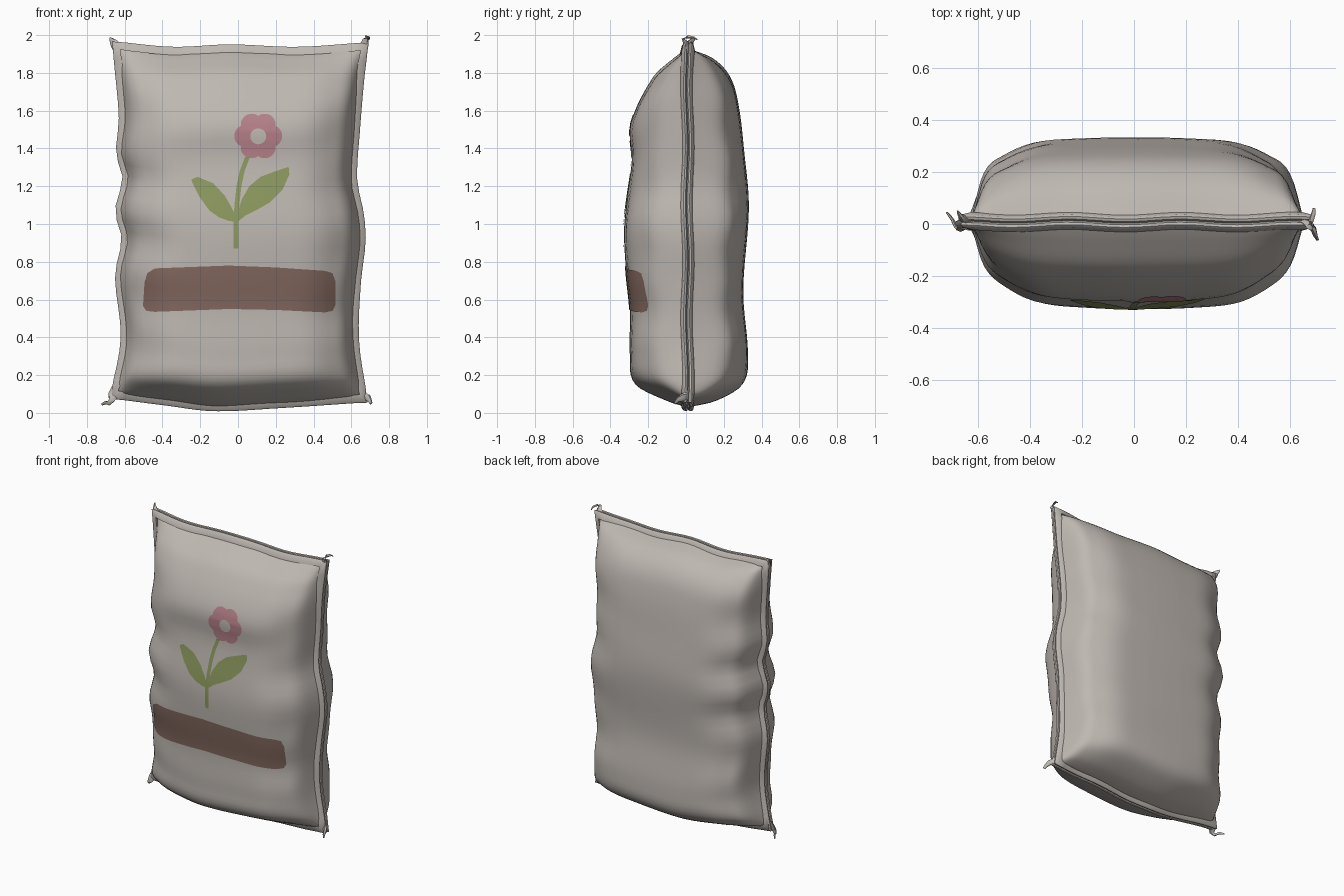
import bpy, bmesh, math
from mathutils import Vector
from mathutils.bvhtree import BVHTree

if "Cube" in bpy.data.objects:
    bpy.data.objects.remove(bpy.data.objects["Cube"])


def material(name, rgb):
    m = bpy.data.materials.new(name)
    m.diffuse_color = (*rgb, 1)
    m.use_nodes = True
    m.node_tree.nodes["Principled BSDF"].inputs["Base Color"].default_value = m.diffuse_color
    return m


CLOTH = material("sack_cloth", (0.52, 0.48, 0.445))
PINK = material("petal_pink", (0.47, 0.22, 0.25))
GREEN = material("leaf_green", (0.27, 0.32, 0.115))
BROWN = material("soil_brown", (0.23, 0.14, 0.115))


def curve(pts):
    """Smooth Hermite interpolation through (t, value) knots."""
    n = len(pts)

    def slope(i):
        a, b = pts[max(i - 1, 0)], pts[min(i + 1, n - 1)]
        return (b[1] - a[1]) / (b[0] - a[0])

    def f(t):
        i = 0
        while i < n - 2 and t > pts[i + 1][0]:
            i += 1
        (t0, a), (t1, b) = pts[i], pts[i + 1]
        h = t1 - t0
        s = min(max((t - t0) / h, 0), 1)
        return (a * (2*s**3 - 3*s*s + 1) + b * (3*s*s - 2*s**3)
                + h * (slope(i) * (s**3 - 2*s*s + s) + slope(i + 1) * (s**3 - s*s)))
    return f


# Sack outline (seam line) and puffiness profiles
left = curve([(0.05, -.655), (.36, -.60), (.7, -.63), (.9, -.595), (1.05, -.63), (1.23, -.59),
              (1.36, -.625), (1.55, -.61), (1.8, -.63), (1.95, -.645)])
right = curve([(0.05, .665), (.36, .62), (.68, .63), (.9, .655), (1.05, .645), (1.23, .61),
               (1.5, .625), (1.8, .65), (1.95, .67)])
bottom = curve([(-.65, .095), (-.38, .06), (-.13, .03), (.2, .045), (.65, .075)])
top = curve([(-.65, 1.945), (-.35, 1.917), (-.05, 1.93), (.3, 1.917), (.66, 1.94)])
front_z = curve([(0.03, 0), (.06, .10), (.15, .275), (.3, .305), (.55, .305), (.75, .325), (1.0, .335),
                 (1.35, .295), (1.55, .30), (1.8, .18), (1.9, .07), (1.95, 0)])
back_z = curve([(0.03, 0), (.06, .14), (.15, .29), (.3, .32), (.65, .295), (1.1, .325),
                (1.4, .30), (1.65, .27), (1.8, .225), (1.9, .13), (1.95, 0)])
front_x = curve([(0, 1), (.3, .985), (.6, .92), (.8, .72), (.92, .48), (1, 0)])
back_x = curve([(0, 1), (.3, .99), (.6, .94), (.8, .77), (.92, .55), (1, 0)])
SEAM_Y = 0.008
NU, NV = 44, 52


def spaced(i, n):
    """Parameter 0..1 with denser rows toward the seam."""
    t = i / n
    return t - 0.11 * math.sin(2 * math.pi * t)


def outline(u, v):
    zr, xr = .05 + 1.9 * v, -.65 + 1.31 * u
    l, r, b, t = left(zr), right(zr), bottom(xr), top(xr)
    return l + (r - l) * u, b + (t - b) * v


def depth(u, v, side):
    e, z = abs(2 * u - 1), .03 + 1.92 * v
    pz, px = (front_z, front_x) if side < 0 else (back_z, back_x)
    pucker = 1 + .07 * e**4 * math.sin(z * 19 + (0 if u < .5 else 1.3))
    return max(0, pz(z)) * px(e) * pucker


def finish(bm, name, mat, angle=60):
    me = bpy.data.meshes.new(name)
    bm.to_mesh(me)
    bm.free()
    ob = bpy.data.objects.new(name, me)
    bpy.context.collection.objects.link(ob)
    me.materials.append(mat)
    bpy.context.view_layer.objects.active = ob
    ob.select_set(True)
    bpy.ops.object.shade_smooth_by_angle(angle=math.radians(angle))
    ob.select_set(False)
    return ob


# Stuffed sack: two puffed panels joined at the seam
bm = bmesh.new()
for side in (-1, 1):
    grid = []
    for j in range(NV + 1):
        row = []
        for i in range(NU + 1):
            u, v = spaced(i, NU), spaced(j, NV)
            x, z = outline(u, v)
            edge = i in (0, NU) or j in (0, NV)
            row.append(bm.verts.new((x, SEAM_Y + (0 if edge else side * depth(u, v, side)), z)))
        grid.append(row)
    for j in range(NV):
        for i in range(NU):
            q = [grid[j][i], grid[j][i + 1], grid[j + 1][i + 1], grid[j + 1][i]]
            bm.faces.new(q if side < 0 else q[::-1])
bmesh.ops.remove_doubles(bm, verts=bm.verts, dist=1e-5)
tree = BVHTree.FromBMesh(bm)
finish(bm, "stuffed_sack", CLOTH, 75)

# Double-lipped seam swept round the outline
n = 24
ring = ([(i / n, 0, 0, -1) for i in range(n)] + [(1, i / n, 1, 0) for i in range(n)]
        + [(1 - i / n, 1, 0, 1) for i in range(n)] + [(0, 1 - i / n, -1, 0) for i in range(n)])
corner_dir = {0: (-1, -1), n: (1, -1), 2 * n: (1, 1), 3 * n: (-1, 1)}
section = [(-.022, -.034), (.014, -.025), (.021, -.016), (.018, -.006), (.002, 0),
           (.018, .006), (.021, .016), (.014, .025), (-.022, .034)]
bm = bmesh.new()
loops = []
for k, (u, v, dx, dz) in enumerate(ring):
    dx, dz = corner_dir.get(k, (dx, dz))
    x, z = outline(u, v)
    wob = .005 * math.sin(k * .8)
    loops.append([bm.verts.new((x + o * dx, SEAM_Y + wob + y, z + o * dz)) for o, y in section])
for k in range(len(loops)):
    a, b = loops[k], loops[(k + 1) % len(loops)]
    for s in range(len(section)):
        t = (s + 1) % len(section)
        bm.faces.new((a[s], b[s], b[t], a[t]))
bmesh.ops.recalc_face_normals(bm, faces=bm.faces)
finish(bm, "edge_seam", CLOTH, 40)


def tail(name, pts, radii):
    """Tapered, twisted scrap of cloth along a path."""
    bm = bmesh.new()
    rings, pts = [], [Vector(p) for p in pts]
    for i, p in enumerate(pts):
        d = (pts[min(i + 1, len(pts) - 1)] - pts[max(i - 1, 0)]).normalized()
        a = d.cross(Vector((.3, 1, .2))).normalized()
        b = d.cross(a)
        rings.append([bm.verts.new(p + radii[i] * (a * math.cos(t) + .6 * b * math.sin(t)))
                      for t in (k * math.pi / 3 + i * .2 for k in range(6))])
    for r0, r1 in zip(rings, rings[1:]):
        for k in range(6):
            bm.faces.new((r0[k], r0[(k + 1) % 6], r1[(k + 1) % 6], r1[k]))
    bm.faces.new(rings[0])
    bm.faces.new(rings[-1])
    bmesh.ops.recalc_face_normals(bm, faces=bm.faces)
    finish(bm, name, CLOTH, 50)


# Twisted corner tails
tail("corner_tail_top_right", [(.65, .01, 1.92), (.672, 0, 1.955), (.676, -.015, 1.98), (.68, .01, 1.991),
                               (.69, .04, 1.988), (.692, .06, 1.975)], [.03, .022, .014, .011, .009, .005])
tail("corner_tail_top_left", [(-.63, .01, 1.92), (-.655, .02, 1.955), (-.67, .035, 1.975), (-.678, .05, 1.985)],
     [.032, .024, .013, .005])
tail("corner_tail_bottom_left", [(-.64, .01, .13), (-.66, 0, .095), (-.67, -.02, .065), (-.685, -.01, .05),
                                 (-.70, .02, .055), (-.72, .045, .045)], [.03, .03, .017, .012, .01, .006])
tail("corner_tail_bottom_right", [(.645, .01, .11), (.672, 0, .085), (.69, -.02, .08), (.697, -.045, .068),
                                  (.705, -.06, .05)], [.03, .026, .02, .013, .008])


def decal(name, a, b, mat, closed=False, lift=.004):
    """Flat strip between two (x, z) lines, diced and laid on the front panel."""
    bm = bmesh.new()
    va, vb = ([bm.verts.new((x, 0, z)) for x, z in line] for line in (a, b))
    for i in range(len(a) if closed else len(a) - 1):
        j = (i + 1) % len(a)
        bm.faces.new((va[i], va[j], vb[j], vb[i]))
    for k in range(-20, 70):
        for no in ((1, 0, 0), (0, 0, 1)):
            bmesh.ops.bisect_plane(bm, geom=bm.verts[:] + bm.edges[:] + bm.faces[:],
                                   plane_co=Vector(no) * (k * .0307), plane_no=no)
    bmesh.ops.triangulate(bm, faces=bm.faces)
    for v in bm.verts:
        hit = tree.ray_cast(Vector((v.co.x, -2, v.co.z)), Vector((0, 1, 0)))[0]
        v.co.y = hit.y - lift
    bm.normal_update()
    for f in bm.faces:
        if f.normal.y > 0:
            f.normal_flip()
    finish(bm, name, mat, 80)


# Painted flower head with open centre
ang = [2 * math.pi * i / 60 for i in range(60)]
decal("flower_petals",
      [(.107 + (.106 + .021 * abs(math.sin(3 * t)) ** .8) * math.cos(t + .52),
        1.466 + (.106 + .021 * abs(math.sin(3 * t)) ** .8) * math.sin(t + .52)) for t in ang],
      [(.107 + .042 * math.cos(t + .52), 1.464 + .042 * math.sin(t + .52)) for t in ang], PINK, True)

# Painted stem and leaves
stem = [(-.01, .87), (-.011, 1.0), (-.006, 1.1), (.005, 1.2), (.022, 1.28), (.05, 1.355)]
decal("flower_stem", [(x - .013, z) for x, z in stem], [(x + .013, z) for x, z in stem], GREEN)
decal("left_leaf",
      [(-.247, 1.235), (-.215, 1.25), (-.13, 1.215), (-.07, 1.15), (-.035, 1.09), (-.008, 1.03)],
      [(-.243, 1.222), (-.205, 1.145), (-.15, 1.07), (-.10, 1.035), (-.05, 1.017), (-.005, 1.01)],
      GREEN, lift=.005)
decal("right_leaf",
      [(.268, 1.302), (.2, 1.28), (.12, 1.25), (.06, 1.2), (.02, 1.13), (-.008, 1.04)],
      [(.272, 1.262), (.235, 1.18), (.17, 1.115), (.10, 1.075), (.04, 1.045), (-.005, 1.01)],
      GREEN, lift=.0055)

# Painted soil band
decal("soil_band",
      [(-.495, .69), (-.48, .74), (-.44, .765), (-.05, .78), (.2, .77), (.46, .752), (.5, .74), (.515, .7)],
      [(-.503, .565), (-.485, .54), (-.44, .535), (-.05, .55), (.2, .545), (.46, .532), (.5, .54), (.515, .57)],
      BROWN)
